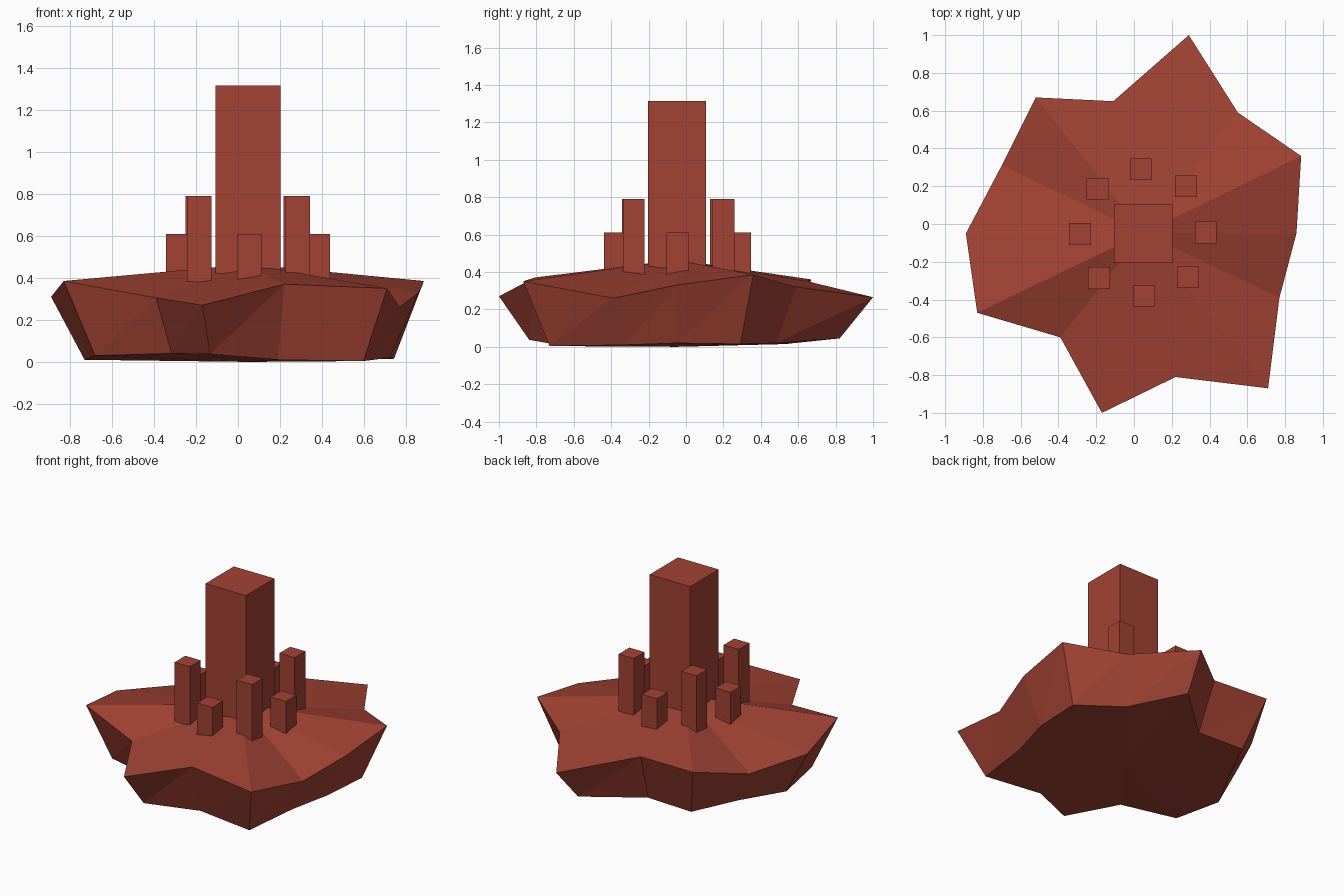
import bpy, bmesh
from mathutils import Vector

if "Cube" in bpy.data.objects:
    bpy.data.objects.remove(bpy.data.objects["Cube"])

red = bpy.data.materials.new("red_rock")
red.diffuse_color = (0.36, 0.055, 0.034, 1)
red.use_nodes = True
red.node_tree.nodes["Principled BSDF"].inputs["Base Color"].default_value = red.diffuse_color

CX, CY = 0.048, -0.048   # hub that every part is arranged around


def finish(name, bm):
    bmesh.ops.recalc_face_normals(bm, faces=bm.faces)
    mesh = bpy.data.meshes.new(name)
    bm.to_mesh(mesh)
    bm.free()
    mesh.materials.append(red)
    obj = bpy.data.objects.new(name, mesh)
    bpy.context.collection.objects.link(obj)


def tower(name, x, y, width, bottom, top):
    bm = bmesh.new()
    bmesh.ops.create_cube(bm, size=1)
    bmesh.ops.scale(bm, vec=(width, width, top - bottom), verts=bm.verts)
    bmesh.ops.translate(bm, vec=(x, y, (top + bottom) / 2), verts=bm.verts)
    finish(name, bm)


# Rock base: jagged rim (x, y, rim z, underside z), tapered to the underside
rim = [
    (0.86, -0.05, 0.33, 0.02), (0.885, 0.36, 0.385, 0.015),
    (0.55, 0.59, 0.32, 0.02), (0.29, 1.00, 0.265, 0.045),
    (-0.11, 0.65, 0.35, 0.015), (-0.52, 0.67, 0.36, 0.015),
    (-0.70, 0.31, 0.26, 0.02), (-0.89, -0.05, 0.31, 0.01),
    (-0.83, -0.47, 0.385, 0.03), (-0.39, -0.60, 0.305, 0.04),
    (-0.17, -1.00, 0.27, 0.037), (0.22, -0.81, 0.37, 0.01),
    (0.71, -0.87, 0.35, 0.004), (0.77, -0.39, 0.26, 0.01),
]
bm = bmesh.new()
upper = [bm.verts.new((x, y, z)) for x, y, z, _ in rim]
lower = [bm.verts.new((CX + (x - CX) * 0.83, CY + (y - CY) * 0.83, b))
         for x, y, _, b in rim]
peak = bm.verts.new((CX, CY, 0.465))
foot = bm.verts.new((CX, CY, 0.0))
for i in range(len(rim)):
    j = (i + 1) % len(rim)
    bm.faces.new((peak, upper[i], upper[j]))
    bm.faces.new((upper[i], lower[i], upper[j]))
    bm.faces.new((lower[i], lower[j], upper[j]))
    bm.faces.new((foot, lower[j], lower[i]))
finish("rock_base", bm)

# Central tower
tower("central_tower", CX, CY, 0.31, 0.36, 1.315)

# Ring of small towers, alternating low and tall
ring = [(0.38, -0.045), (0.275, 0.20), (0.037, 0.29), (-0.193, 0.185),
        (-0.285, -0.053), (-0.185, -0.285), (0.053, -0.38), (0.285, -0.28)]
for i, (x, y) in enumerate(ring):
    kind = "tall" if i % 2 else "low"
    tower(f"{kind}_tower_{i + 1}", x, y, 0.116, 0.35, 0.79 if i % 2 else 0.61)
